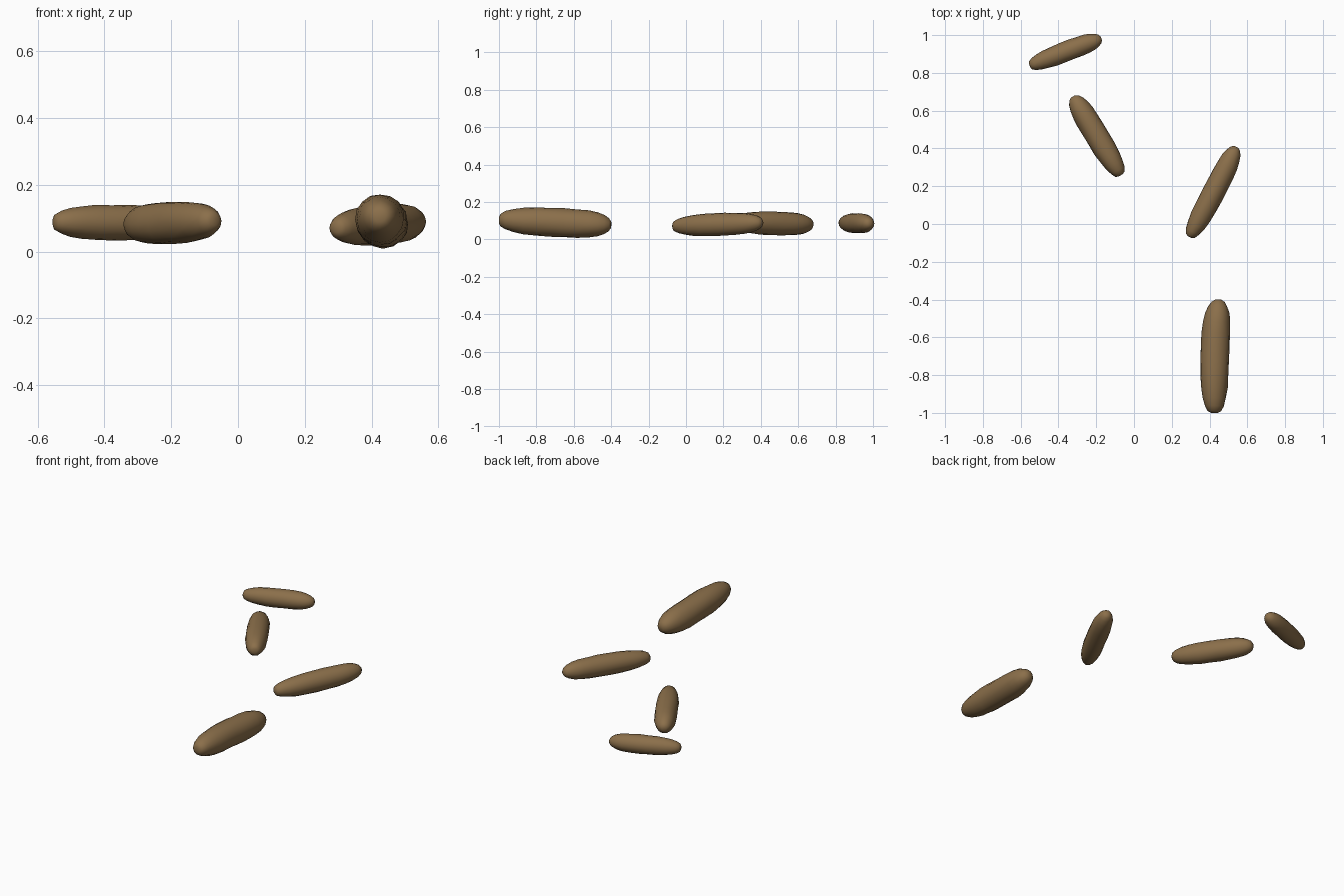
import bpy, bmesh, math, random
from mathutils import Vector

if "Cube" in bpy.data.objects:
    bpy.data.objects.remove(bpy.data.objects["Cube"])

random.seed(4)
brown = bpy.data.materials.new("bark_brown")
brown.diffuse_color = (0.258, 0.159, 0.069, 1)
brown.use_nodes = True
brown.node_tree.nodes["Principled BSDF"].inputs["Base Color"].default_value = brown.diffuse_color

SIDES = 16
# (fraction along the log, radius factor): tapered start, blunter end
PROFILE = [(0, 0.22), (0.015, 0.45), (0.06, 0.64), (0.13, 0.80), (0.22, 0.91),
           (0.34, 0.98), (0.46, 1.0), (0.58, 1.0), (0.70, 0.98), (0.80, 0.93),
           (0.88, 0.82), (0.94, 0.65), (0.98, 0.45), (1.0, 0.2)]


def log(name, start, end, radius, bow=0.0):
    """Lumpy round log from start to end; bow shifts the middle sideways."""
    start, end = Vector(start), Vector(end)
    axis = (end - start).normalized()
    side = axis.cross(Vector((0, 0, 1))).normalized()
    up = side.cross(axis)
    bm = bmesh.new()
    rings = []
    for t, f in PROFILE:
        c = start.lerp(end, t) + side * bow * math.sin(math.pi * t)
        ring = []
        for i in range(SIDES):
            a = 2 * math.pi * i / SIDES
            r = radius * f * random.uniform(0.975, 1.025)
            ring.append(bm.verts.new(c + side * math.cos(a) * r + up * math.sin(a) * r))
        rings.append(ring)
    for a, b in zip(rings, rings[1:]):
        for i in range(SIDES):
            j = (i + 1) % SIDES
            bm.faces.new((a[i], a[j], b[j], b[i]))
    bm.faces.new(rings[0][::-1])
    bm.faces.new(rings[-1])
    bmesh.ops.recalc_face_normals(bm, faces=bm.faces)
    for f in bm.faces:
        f.smooth = True
    me = bpy.data.meshes.new(name)
    bm.to_mesh(me)
    bm.free()
    me.materials.append(brown)
    ob = bpy.data.objects.new(name, me)
    bpy.context.collection.objects.link(ob)
    return ob


# four logs scattered on the ground, largest at the front
log("large_front_log", (0.425, -1.0, 0.105), (0.447, -0.40, 0.077), 0.077, -0.008)
log("right_log", (0.294, -0.068, 0.070), (0.542, 0.408, 0.090), 0.060, 0.005)
log("middle_log", (-0.07, 0.258, 0.092), (-0.323, 0.675, 0.080), 0.063)
log("back_log", (-0.552, 0.838, 0.088), (-0.173, 0.983, 0.085), 0.053, -0.002)
